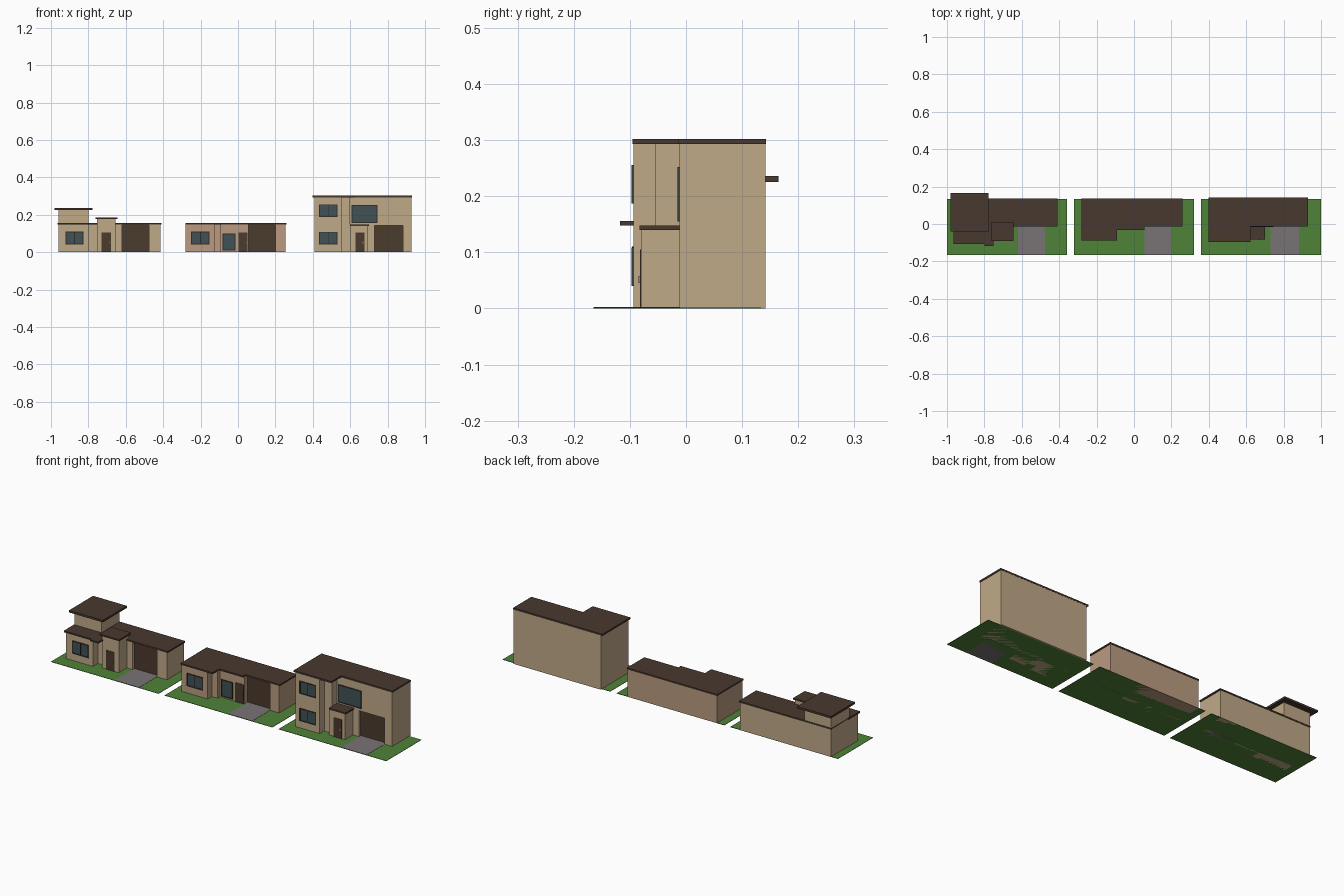
import bpy, bmesh

if "Cube" in bpy.data.objects:
    bpy.data.objects.remove(bpy.data.objects["Cube"])


def material(name, rgb):
    m = bpy.data.materials.new(name)
    m.diffuse_color = (*rgb, 1)
    m.use_nodes = True
    m.node_tree.nodes["Principled BSDF"].inputs["Base Color"].default_value = m.diffuse_color
    return m


WALL = material("stucco", (0.53, 0.40, 0.25))
WALL2 = material("stucco_rose", (0.50, 0.33, 0.22))
ROOF = material("roof_brown", (0.065, 0.04, 0.028))
DOOR = material("door_brown", (0.07, 0.043, 0.027))
GLASS = material("glass", (0.053, 0.085, 0.095))
FRAME = material("frame", (0.03, 0.025, 0.02))
GRASS = material("grass", (0.08, 0.23, 0.04))
DRIVE = material("drive", (0.19, 0.175, 0.18))
METAL = material("handle_metal", (0.3, 0.24, 0.12))


def boxes(name, mat, *specs):
    """One object from boxes given as (x0, x1, y0, y1, z0, z1)."""
    bm = bmesh.new()
    for x0, x1, y0, y1, z0, z1 in specs:
        r = bmesh.ops.create_cube(bm, size=1)
        for v in r["verts"]:
            v.co.x = x1 if v.co.x > 0 else x0
            v.co.y = y1 if v.co.y > 0 else y0
            v.co.z = z1 if v.co.z > 0 else z0
    me = bpy.data.meshes.new(name)
    bm.to_mesh(me)
    bm.free()
    me.materials.append(mat)
    ob = bpy.data.objects.new(name, me)
    bpy.context.collection.objects.link(ob)
    return ob


def window(name, x0, x1, z0, z1, y, sashes=2):
    """Glass pane with a frame and upright bars on a wall at y."""
    t = 0.005
    boxes(name + "_glass", GLASS, (x0, x1, y - 0.001, y + 0.004, z0, z1))
    f0, f1 = y - 0.003, y + 0.002
    bars = [(x0, x1, f0, f1, z0, z0 + t), (x0, x1, f0, f1, z1 - t, z1)]
    for i in range(sashes + 1):
        x = x0 + (x1 - x0 - t) * i / sashes
        bars.append((x, x + t, f0, f1, z0 + t, z1 - t))
    boxes(name + "_frame", FRAME, *bars)


def door(name, x0, x1, z1, y):
    boxes(name, DOOR, (x0, x1, y - 0.002, y + 0.004, 0, z1))
    boxes(name + "_handle", METAL, (x1 - 0.01, x1 - 0.006, y - 0.005, y, 0.045, 0.058))


def garage_block(name, mat, x0, x1, gx0, gx1, gtop, top, back):
    """Main block with a garage door recessed in its front wall."""
    f, r = -0.012, 0.005
    boxes(name + "_main_walls", mat,
          (x0, x1, r, back, 0, top), (x0, gx0, f, r, 0, top),
          (gx1, x1, f, r, 0, top), (gx0, gx1, f, r, gtop, top))
    boxes(name + "_garage_door", DOOR, (gx0, gx1, r - 0.003, r + 0.002, 0, gtop))
    boxes(name + "_driveway", DRIVE, (gx0, gx1, -0.165, r, 0, 0.003))


# Lawns
for i, x in enumerate((-1.0, -0.322, 0.358)):
    boxes(f"lawn_{i + 1}", GRASS, (x, x + 0.642, -0.165, 0.134, 0, 0.002))

# House with tower (left)
garage_block("tower_house", WALL, -0.96, -0.415, -0.62, -0.475, 0.146, 0.149, 0.134)
boxes("tower_house_wing", WALL, (-0.96, -0.80, -0.093, 0, 0, 0.149),
      (-0.80, -0.755, -0.05, 0, 0, 0.149))
boxes("tower_house_entry", WALL, (-0.755, -0.655, -0.08, 0.005, 0, 0.179))
boxes("tower", WALL, (-0.96, -0.80, -0.02, 0.134, 0.149, 0.226))
boxes("tower_house_roof", ROOF, (-0.96, -0.41, -0.013, 0.136, 0.148, 0.156))
boxes("wing_roof", ROOF, (-0.964, -0.80, -0.107, -0.01, 0.148, 0.156),
      (-0.80, -0.75, -0.118, -0.01, 0.148, 0.156))
boxes("entry_roof", ROOF, (-0.762, -0.645, -0.09, 0.01, 0.178, 0.186))
boxes("tower_roof", ROOF, (-0.98, -0.778, -0.04, 0.165, 0.225, 0.236))
window("tower_house_window", -0.922, -0.826, 0.04, 0.11, -0.093)
door("tower_house_door", -0.73, -0.68, 0.105, -0.08)

# Low house (middle)
garage_block("low_house", WALL2, -0.28, 0.254, 0.055, 0.20, 0.146, 0.149, 0.134)
boxes("low_house_wing", WALL2, (-0.28, -0.125, -0.08, 0, 0, 0.149),
      (-0.125, -0.09, -0.045, 0, 0, 0.149))
boxes("low_house_entry", WALL2, (-0.09, 0.055, -0.025, 0.005, 0, 0.149))
boxes("low_house_roof", ROOF, (-0.282, 0.258, -0.013, 0.136, 0.148, 0.156),
      (-0.282, -0.09, -0.087, -0.013, 0.148, 0.156),
      (-0.09, 0.055, -0.033, -0.013, 0.148, 0.156))
window("low_house_window", -0.25, -0.152, 0.04, 0.11, -0.08)
window("low_house_glazing", -0.083, -0.013, 0.008, 0.10, -0.025, 1)
door("low_house_door", 0.002, 0.052, 0.105, -0.025)

# Two-storey house (right)
garage_block("tall_house", WALL, 0.408, 0.928, 0.73, 0.883, 0.142, 0.294, 0.142)
boxes("tall_house_wing", WALL, (0.408, 0.553, -0.094, 0, 0, 0.294),
      (0.553, 0.60, -0.055, 0, 0, 0.294))
boxes("tall_house_entry", WALL, (0.60, 0.695, -0.08, 0, 0, 0.142))
boxes("tall_house_entry_roof", ROOF, (0.60, 0.70, -0.083, -0.01, 0.14, 0.148))
boxes("tall_house_roof", ROOF, (0.398, 0.931, -0.013, 0.143, 0.293, 0.302),
      (0.398, 0.623, -0.095, -0.013, 0.293, 0.302))
for level, z in (("lower", 0.04), ("upper", 0.187)):
    window(f"tall_house_{level}_window", 0.433, 0.532, z, z + 0.069, -0.094)
window("tall_house_large_window", 0.607, 0.745, 0.155, 0.252, -0.012, 1)
door("tall_house_door", 0.628, 0.676, 0.105, -0.08)
